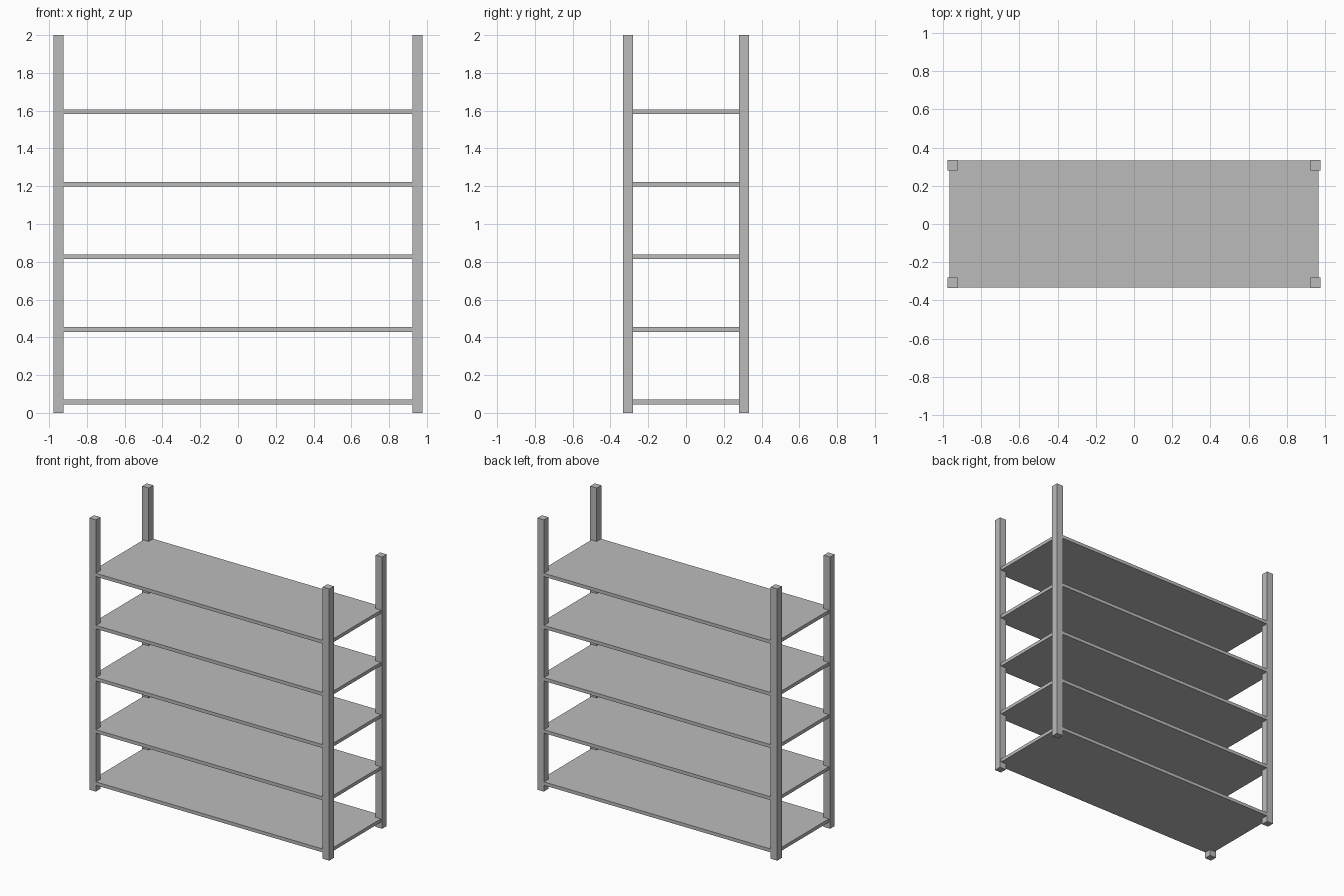
import bpy

# Remove the default cube
cube = bpy.data.objects.get("Cube")
if cube:
    bpy.data.objects.remove(cube, do_unlink=True)

HALF_X, HALF_Y, HEIGHT = 0.977, 0.334, 2.0
POST = 0.053
SHELF_X, SHELF_Y, THICK = 0.967, 0.332, 0.025
FIRST_Z, STEP, SHELVES = 0.058, 0.384, 5

grey = bpy.data.materials.new("plain_grey")
grey.use_nodes = True
color = (0.5, 0.5, 0.5, 1)
grey.diffuse_color = color
grey.node_tree.nodes["Principled BSDF"].inputs["Base Color"].default_value = color


def box(name, center, size):
    bpy.ops.mesh.primitive_cube_add(size=1, location=center)
    ob = bpy.context.object
    ob.name = name
    ob.scale = size
    bpy.ops.object.transform_apply(location=False, rotation=False, scale=True)
    ob.data.materials.append(grey)
    return ob


# Four corner posts
for side, sx in (("left", 1), ("right", -1)):
    for end, sy in (("front", -1), ("back", 1)):
        box(f"{end}_{side}_post",
            (sx * (HALF_X - POST / 2), sy * (HALF_Y - POST / 2), HEIGHT / 2),
            (POST, POST, HEIGHT))

# Evenly spaced shelves, set slightly inside the posts' outer faces
for i in range(SHELVES):
    box(f"shelf_{i + 1}", (0, 0, FIRST_Z + i * STEP),
        (2 * SHELF_X, 2 * SHELF_Y, THICK))
